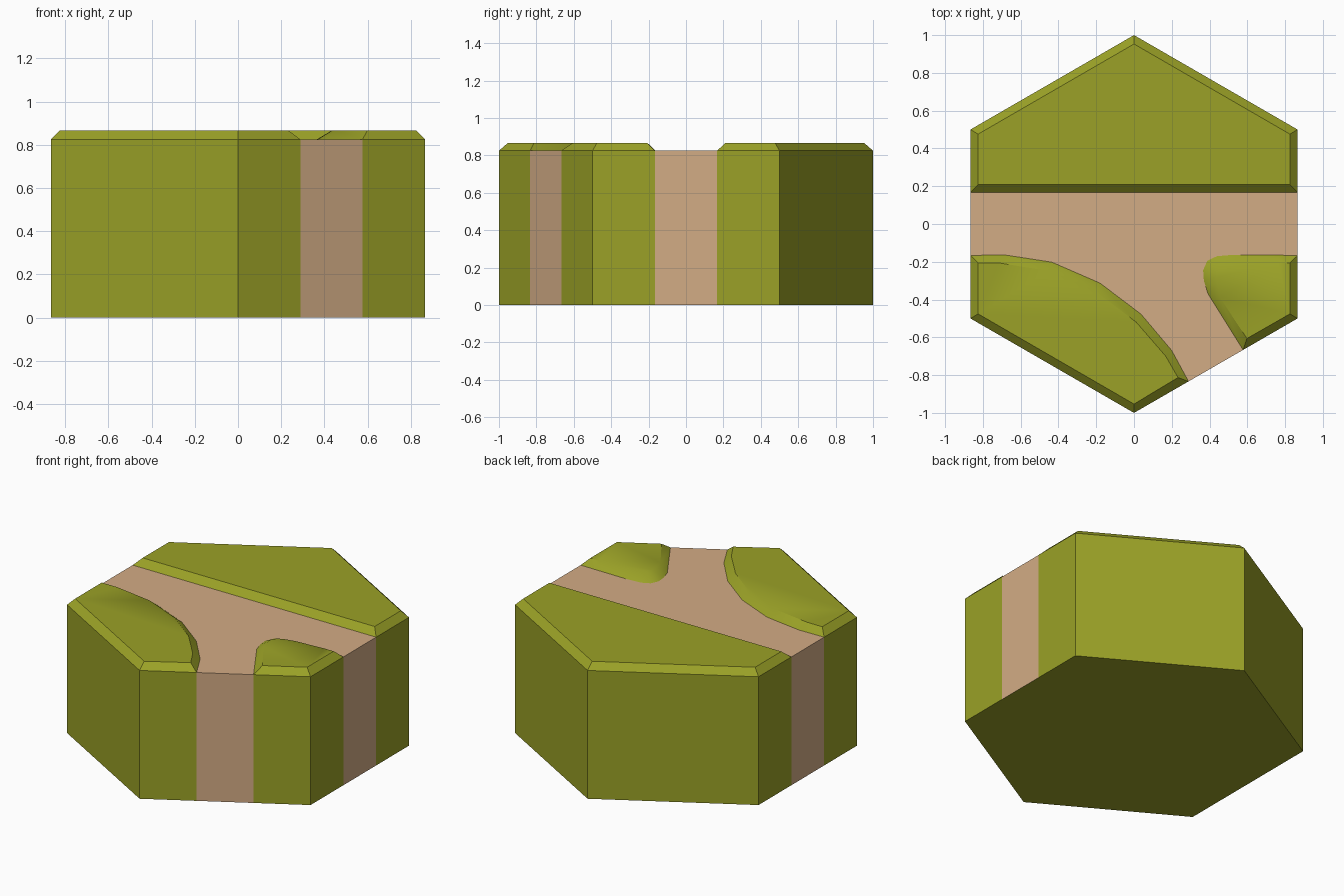
import bpy, bmesh, math
from mathutils import Vector

if "Cube" in bpy.data.objects:
    bpy.data.objects.remove(bpy.data.objects["Cube"])

ROAD_Z, TOP_Z = 0.825, 0.866
W = math.sqrt(3) / 2          # half width of the hexagon
R = 1 / 6                     # half width of the road


def material(name, color):
    m = bpy.data.materials.new(name)
    m.diffuse_color = (*color, 1)
    m.use_nodes = True
    m.node_tree.nodes["Principled BSDF"].inputs["Base Color"].default_value = m.diffuse_color
    return m


GRASS = material("grass green", (0.325, 0.358, 0.020))
DIRT = material("dirt tan", (0.650, 0.412, 0.235))


def finish(name, bm):
    bmesh.ops.recalc_face_normals(bm, faces=bm.faces)
    if max(bm.faces, key=lambda f: f.calc_center_median().z).normal.z < 0:
        bmesh.ops.reverse_faces(bm, faces=bm.faces)
    mesh = bpy.data.meshes.new(name)
    bm.to_mesh(mesh)
    bm.free()
    mesh.materials.append(GRASS)
    mesh.materials.append(DIRT)
    ob = bpy.data.objects.new(name, mesh)
    bpy.context.collection.objects.link(ob)
    return ob


def ring(bm, pts, z):
    return [bm.verts.new((x, y, z)) for x, y in pts]


def bridge(bm, low, high):
    n = len(low)
    return [bm.faces.new((low[i], low[(i + 1) % n], high[(i + 1) % n], high[i]))
            for i in range(n)]


def grass_plate(name, outer, inner):
    """Raised turf with a sloping rim; open underneath."""
    bm = bmesh.new()
    high = ring(bm, inner, TOP_Z)
    bridge(bm, ring(bm, outer, ROAD_Z), high)
    bm.faces.new(high)
    ob = finish(name, bm)
    bpy.ops.object.select_all(action='DESELECT')
    ob.select_set(True)
    bpy.context.view_layer.objects.active = ob
    bpy.ops.object.shade_smooth_by_angle(angle=math.radians(40))


# Road edges, from the left side to the front and from the front to the right
left_edge = [(-W, -R), (-.69, -.163), (-.435, -.202), (-.18, -.313),
             (.037, -.477), (.2, -.67), (W / 3, -5 / 6)]
left_rim = [(-.825, -.206), (-.716, -.206), (-.455, -.248), (-.2, -.358),
            (.012, -.52), (.168, -.7), (.233, -.813)]
right_edge = [(W * 2 / 3, -2 / 3), (.392, -.37), (.37, -.3), (.366, -.245),
              (.388, -.195), (.44, -.17), (.53, -.163), (.765, -.165), (W, -R)]
right_rim = [(.598, -.606), (.455, -.39), (.436, -.33), (.434, -.28),
             (.455, -.25), (.5, -.233), (.56, -.22), (.765, -.206), (.825, -.206)]

# Three turf plates
grass_plate("back_grass",
            [(-W, R), (W, R), (W, .5), (0, 1), (-W, .5)],
            [(-.825, .21), (.825, .21), (.825, .476), (0, .953), (-.825, .476)])
grass_plate("left_grass",
            left_edge + [(0, -1), (-W, -.5)],
            left_rim + [(0, -.953), (-.825, -.476)])
grass_plate("right_grass",
            right_edge + [(W, -.5)],
            right_rim + [(.825, -.476)])

# Hexagonal block: walls, underside and the road surface on top
outline = [(-W, -R), (-W, -.5), (0, -1), (W / 3, -5 / 6), (W * 2 / 3, -2 / 3),
           (W, -.5), (W, -R), (W, R), (W, .5), (0, 1), (-W, .5), (-W, R)]
bm = bmesh.new()
low, high = ring(bm, outline, 0), ring(bm, outline, ROAD_Z)
walls = bridge(bm, low, high)
bm.faces.new(low[::-1])
road_ends = [Vector(p) for p in ((-W, 0), (W, 0), (W / 2, -.75))]
for f in walls:
    c = f.calc_center_median().xy
    if any((c - e).length < 0.02 for e in road_ends):
        f.material_index = 1
finish("hex_block", bm)

# Road surface
bm = bmesh.new()
road = bm.faces.new(ring(bm, left_edge + right_edge + [(W, R), (-W, R)], ROAD_Z))
road.material_index = 1
finish("road", bm)
